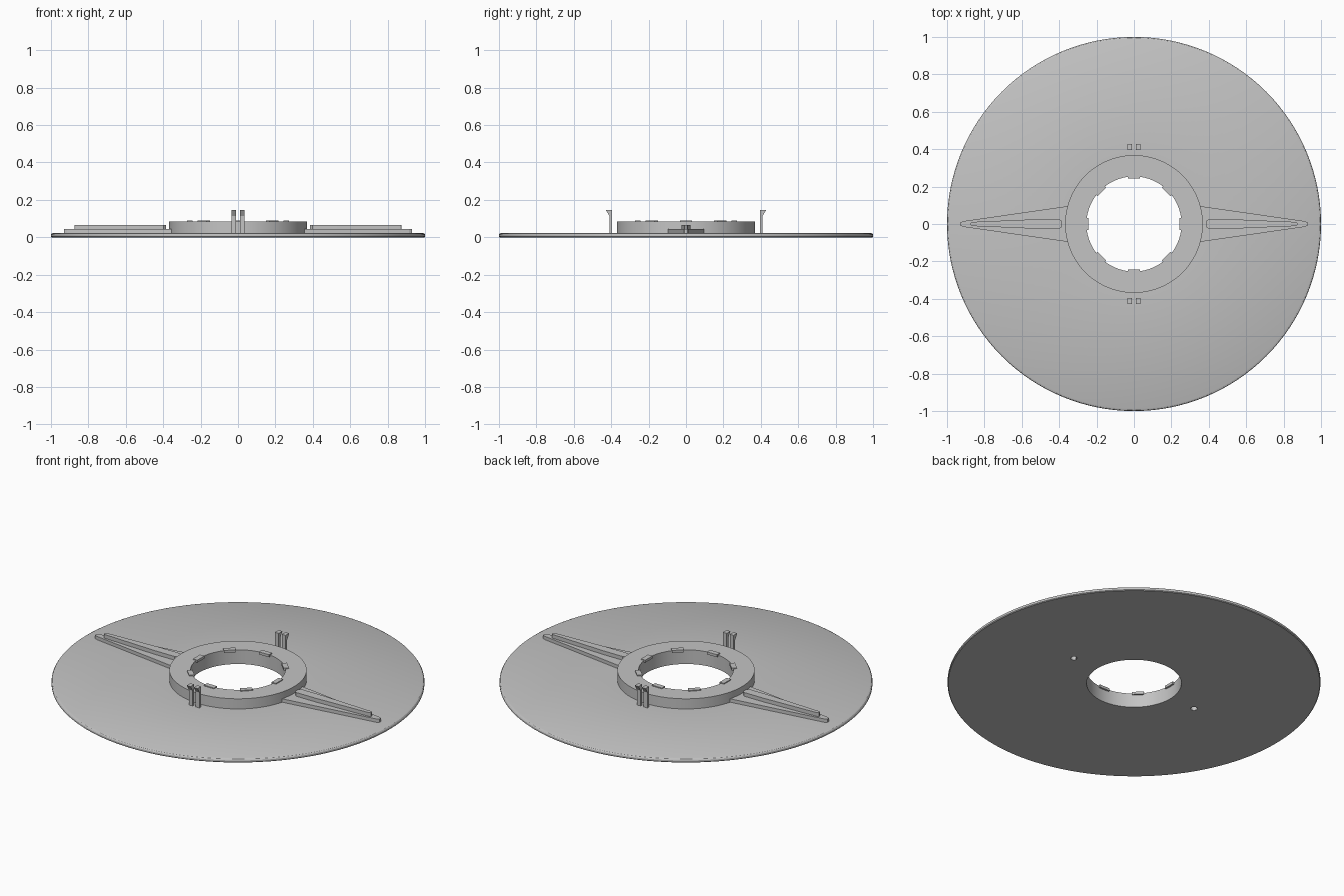
import bpy, bmesh
from math import cos, sin, pi, radians
from mathutils import Matrix

cube = bpy.data.objects.get("Cube")
if cube:
    bpy.data.objects.remove(cube, do_unlink=True)

grey = bpy.data.materials.new("grey_plastic")
grey.use_nodes = True
grey.diffuse_color = (0.55, 0.55, 0.55, 1)
grey.node_tree.nodes["Principled BSDF"].inputs["Base Color"].default_value = grey.diffuse_color

DISC_TOP, HUB_TOP = 0.024, 0.084
SEGMENTS = 128


def finish(name, bm):
    bmesh.ops.recalc_face_normals(bm, faces=bm.faces)
    mesh = bpy.data.meshes.new(name)
    bm.to_mesh(mesh)
    bm.free()
    mesh.materials.append(grey)
    ob = bpy.data.objects.new(name, mesh)
    bpy.context.collection.objects.link(ob)
    return ob


def lathe(name, profile):
    """Spin a closed (radius, height) profile into a ring."""
    bm = bmesh.new()
    rings = [[bm.verts.new((r * cos(a), r * sin(a), z)) for r, z in profile]
             for a in (2 * pi * i / SEGMENTS for i in range(SEGMENTS))]
    n = len(profile)
    for i, ring in enumerate(rings):
        after = rings[(i + 1) % SEGMENTS]
        for j in range(n):
            k = (j + 1) % n
            bm.faces.new((ring[j], after[j], after[k], ring[k]))
    return finish(name, bm)


def prism(name, outline, depth, turn=0):
    """Extrude an outline of 3D points by a vector, then turn it about z."""
    bm = bmesh.new()
    face = bm.faces.new([bm.verts.new(p) for p in outline])
    moved = bmesh.ops.extrude_face_region(bm, geom=[face], use_keep_orig=True)["geom"]
    bmesh.ops.translate(bm, vec=depth, verts=[v for v in moved if isinstance(v, bmesh.types.BMVert)])
    bmesh.ops.rotate(bm, matrix=Matrix.Rotation(turn, 3, "Z"), verts=bm.verts)
    return finish(name, bm)


def mirrored(half):
    """Close a half outline (x, y) across the x axis."""
    return half + [(x, -y) for x, y in reversed(half)]


# Round plate with a softened rim, and the raised hub, as one turned body
body = lathe("disc_and_hub", [
    (0.254, 0), (0.996, 0), (1, 0.004), (1, 0.014), (0.996, 0.02), (0.987, DISC_TOP),
    (0.368, DISC_TOP), (0.368, HUB_TOP), (0.254, HUB_TOP)])
cut_targets = [body]

# Tapered arms with a narrow ridge on each
arm = mirrored([(0.355, 0.095), (0.4, 0.089), (0.915, 0.015), (0.93, 0.007)])
ridge = mirrored([(0.385, 0.014), (0.397, 0.025), (0.53, 0.025), (0.865, 0.011), (0.875, 0.005)])
for side, turn in (("left", 0), ("right", pi)):
    cut_targets.append(prism(side + "_arm", [(x, y, 0.022) for x, y in arm], (0, 0, 0.022), turn))
    prism(side + "_ridge", [(x, y, 0.043) for x, y in ridge], (0, 0, 0.023), turn)

# Pairs of hooked clips outside the hub, front and back
clip = [(0.395, 0.02), (0.41, 0.02), (0.41, 0.115), (0.429, 0.146), (0.395, 0.146)]
for end, turn in (("back", 0), ("front", pi)):
    for label, x in (("a", -0.035), ("b", 0.01)):
        prism(f"{end}_clip_{label}", [(x, y, z) for y, z in clip], (0.025, 0, 0), turn)

# Small tabs around the bore
for i in range(8):
    tab = mirrored([(0.243, 0.033), (0.272, 0.033)])
    prism(f"bore_tab_{i + 1}", [(x, y, 0.074) for x, y in tab], (0, 0, 0.015), i * pi / 4)

# Blind round holes in the underside, below the arms
for side, x in (("left", 0.42), ("right", -0.42)):
    circle = [(x + 0.018 * cos(2 * pi * i / 24), 0.018 * sin(2 * pi * i / 24), -0.05) for i in range(24)]
    cutter = prism(side + "_hole_cutter", circle, (0, 0, 0.09))
    cutter.hide_render = True
    cutter.hide_set(True)
    for ob in cut_targets:
        mod = ob.modifiers.new("hole", "BOOLEAN")
        mod.operation, mod.solver, mod.object = "DIFFERENCE", "EXACT", cutter

# Bake the holes in, drop the cutters and smooth the round body
for ob in cut_targets:
    bpy.context.view_layer.objects.active = ob
    for mod in list(ob.modifiers):
        bpy.ops.object.modifier_apply(modifier=mod.name)
for ob in [o for o in bpy.data.objects if o.name.endswith("hole_cutter")]:
    bpy.data.objects.remove(ob, do_unlink=True)
bpy.ops.object.select_all(action="DESELECT")
body.select_set(True)
bpy.context.view_layer.objects.active = body
bpy.ops.object.shade_smooth_by_angle(angle=radians(30))
